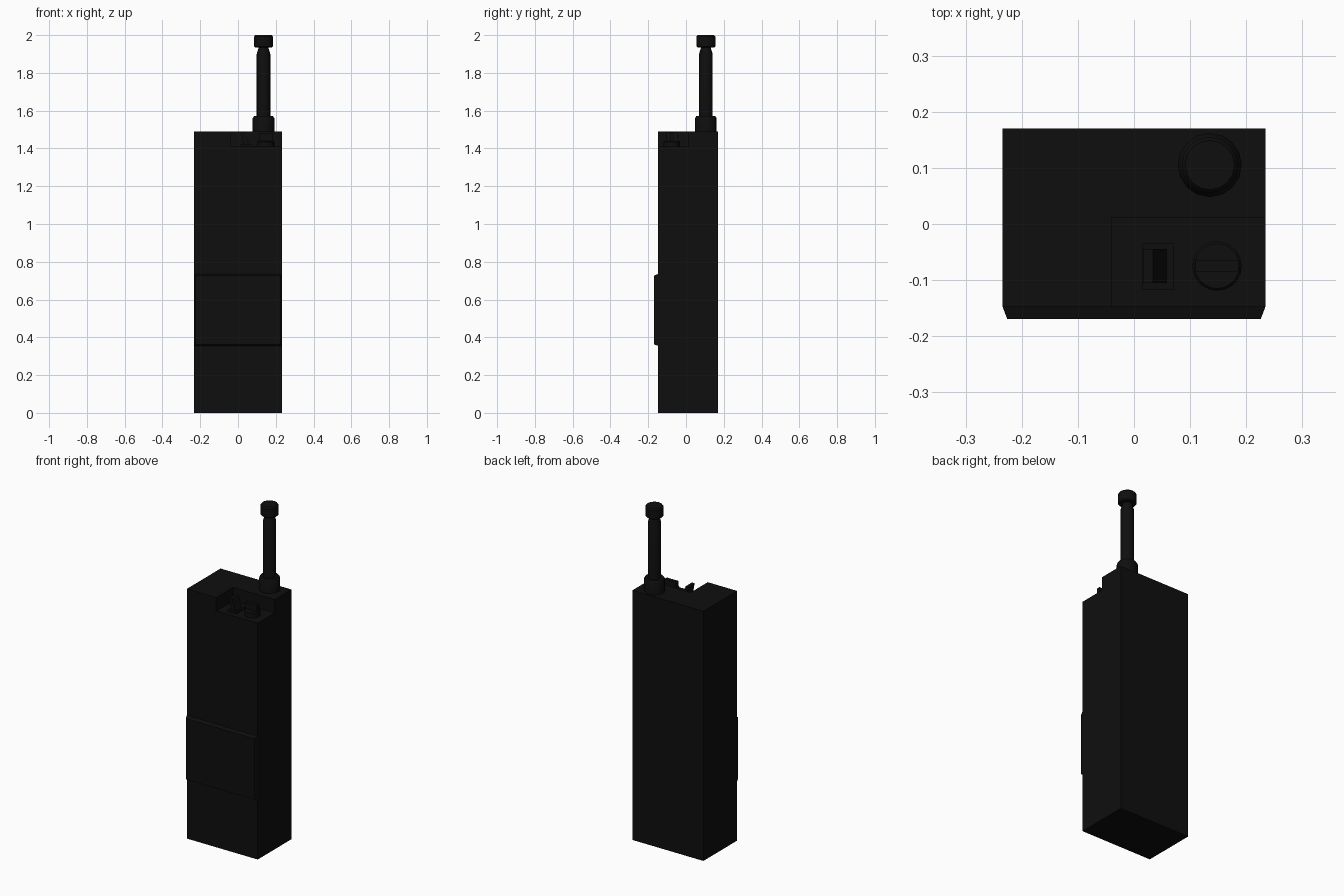
import bpy
import bmesh
import math

default = bpy.data.objects.get("Cube")
if default:
    bpy.data.objects.remove(default, do_unlink=True)


def material(name, value):
    m = bpy.data.materials.new(name)
    m.use_nodes = True
    m.diffuse_color = (value, value, value, 1)
    m.node_tree.nodes["Principled BSDF"].inputs["Base Color"].default_value = (value, value, value, 1)
    return m


BLACK = material("matte black", 0.0045)


def finish(name, bm):
    bmesh.ops.recalc_face_normals(bm, faces=bm.faces)
    mesh = bpy.data.meshes.new(name)
    bm.to_mesh(mesh)
    bm.free()
    mesh.materials.append(BLACK)
    ob = bpy.data.objects.new(name, mesh)
    bpy.context.collection.objects.link(ob)
    return ob


def box(name, lo, hi):
    bm = bmesh.new()
    bmesh.ops.create_cube(bm, size=1)
    for v in bm.verts:
        v.co = [(a + b) / 2 + c * (b - a) for a, b, c in zip(lo, hi, v.co)]
    return finish(name, bm)


def prism(name, outline, axis, start, end):
    """Extrude a 2D outline along the given axis."""
    bm = bmesh.new()

    def place(p):
        co = list(p)
        co.insert(axis, start)
        return bm.verts.new(co)

    face = bm.faces.new([place(p) for p in outline])
    out = bmesh.ops.extrude_face_region(bm, geom=[face])
    for v in out["geom"]:
        if isinstance(v, bmesh.types.BMVert):
            v.co[axis] = end
    return finish(name, bm)


def turned(name, x, y, profile, sides):
    """Stack rings of (radius, z) into a closed round part."""
    bm = bmesh.new()
    rings = []
    for r, z in profile:
        rings.append([bm.verts.new((x + r * math.cos(math.tau * i / sides),
                                    y + r * math.sin(math.tau * i / sides), z))
                      for i in range(sides)])
    for a, b in zip(rings, rings[1:]):
        for i in range(sides):
            j = (i + 1) % sides
            bm.faces.new((a[i], a[j], b[j], b[i]))
    bm.faces.new(rings[0])
    bm.faces.new(rings[-1])
    ob = finish(name, bm)
    bpy.ops.object.select_all(action="DESELECT")
    ob.select_set(True)
    bpy.context.view_layer.objects.active = ob
    bpy.ops.object.shade_smooth_by_angle(angle=math.radians(35))
    return ob


W, BACK, FRONT, TOP, FLOOR = 0.234, 0.17, -0.148, 1.49, 1.41

# Case with the control recess cut from its front corner
case = box("case", (-W, FRONT, 0), (W, BACK, TOP))
cutter = box("recess_cutter", (-0.04, FRONT - 0.1, FLOOR), (W + 0.1, 0.012, TOP + 0.1))
cutter.hide_render = True
cut = case.modifiers.new("recess", "BOOLEAN")
cut.operation = "DIFFERENCE"
cut.solver = "EXACT"
cut.object = cutter
bpy.context.view_layer.objects.active = case
bpy.ops.object.modifier_apply(modifier="recess")
bpy.data.objects.remove(cutter, do_unlink=True)

# Raised front panel with sloped edges
panel = box("front_panel", (-W, -0.169, 0.355), (W, FRONT, 0.735))
for v in panel.data.vertices:
    if v.co.y < -0.16:
        v.co.x *= 0.966
        v.co.z += 0.008 if v.co.z < 0.5 else -0.008

# Rotary knob with a grip bar
KX, KY = 0.148, -0.075
turned("knob_base", KX, KY, [(0.044, FLOOR), (0.044, 1.435), (0.04, 1.44)], 20)
box("knob_grip", (KX - 0.038, KY - 0.01, 1.435), (KX + 0.038, KY + 0.01, 1.482))

# Leaning toggle lever on a collar
box("lever_base", (0.015, -0.118, FLOOR), (0.07, -0.035, 1.42))
prism("lever", [(0.03, 1.415), (0.06, 1.415), (0.034, 1.485), (0.016, 1.485)],
      1, -0.105, -0.045)

# Antenna: socket, rod and cap
AX, AY = 0.135, 0.105
turned("antenna_socket", AX, AY, [(0.057, TOP), (0.057, 1.56), (0.05, 1.572)], 16)
turned("antenna_rod", AX, AY, [(0.036, 1.565), (0.036, 1.9), (0.024, 1.94)], 16)
turned("antenna_cap", AX, AY, [(0.044, 1.935), (0.05, 1.941), (0.05, 1.992), (0.044, 2.0)], 16)
